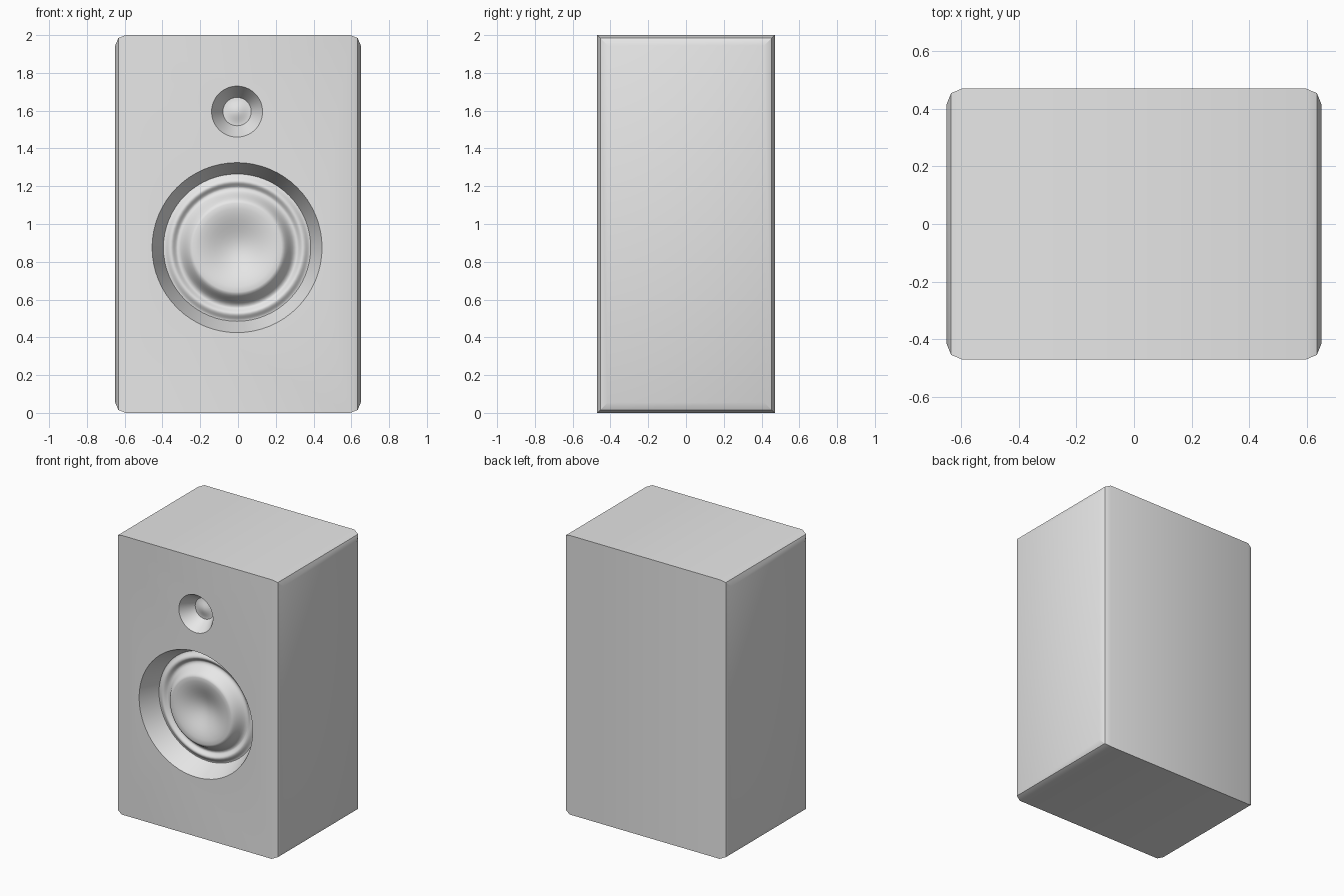
import bpy, bmesh, math
from mathutils import Vector

cube = bpy.data.objects.get("Cube")
if cube:
    bpy.data.objects.remove(cube, do_unlink=True)

WIDTH, DEPTH, HEIGHT = 1.30, 0.94, 2.0
FRONT = -DEPTH / 2

grey = bpy.data.materials.new("light grey")
grey.use_nodes = True
colour = (0.8, 0.8, 0.8, 1)
grey.diffuse_color = colour
grey.node_tree.nodes["Principled BSDF"].inputs["Base Color"].default_value = colour


def add_object(name, bm):
    bmesh.ops.recalc_face_normals(bm, faces=bm.faces)
    mesh = bpy.data.meshes.new(name)
    bm.to_mesh(mesh)
    bm.free()
    mesh.materials.append(grey)
    obj = bpy.data.objects.new(name, mesh)
    bpy.context.collection.objects.link(obj)
    return obj


def rolling_profile(keys, steps=8):
    """Ease between crests and troughs given as (radius, depth)."""
    points = [keys[0]]
    for (r0, d0), (r1, d1) in zip(keys, keys[1:]):
        for i in range(1, steps + 1):
            t = i / steps
            ease = (1 - math.cos(math.pi * t)) / 2
            points.append((r0 + (r1 - r0) * t, d0 + (d1 - d0) * ease))
    return points


def driver_cutter(name, x, z, keys, rim):
    """Solid of revolution whose inner end is the driver surface."""
    points = rolling_profile(keys)
    # Carry the straight wall past the front face, then close the solid
    r, d = keys[-1]
    points += [(rim + (rim - r) / 2, -d / 2), (0, -d / 2)]
    centre = Vector((x, FRONT, z))
    bm = bmesh.new()
    verts = [bm.verts.new(centre + Vector((pr, pd, 0))) for pr, pd in points]
    edges = [bm.edges.new(pair) for pair in zip(verts, verts[1:])]
    bmesh.ops.spin(bm, geom=verts + edges, cent=centre, axis=(0, 1, 0),
                   angle=math.tau, steps=64)
    bmesh.ops.remove_doubles(bm, verts=bm.verts, dist=0.0001)
    cutter = add_object(name, bm)
    cutter.hide_render = True
    return cutter


# Cabinet: box with rounded borders around both side panels
bm = bmesh.new()
bmesh.ops.create_cube(bm, size=1)
bmesh.ops.scale(bm, vec=(WIDTH, DEPTH, HEIGHT), verts=bm.verts)
bmesh.ops.translate(bm, vec=(0, 0, HEIGHT / 2), verts=bm.verts)
side_edges = [e for e in bm.edges if e.verts[0].co.x * e.verts[1].co.x > 0]
bmesh.ops.bevel(bm, geom=side_edges, offset=0.055, segments=2, profile=0.5,
                affect='EDGES')
cabinet = add_object("speaker_cabinet", bm)

# Recessed drivers
cutters = [
    driver_cutter("woofer_cutter", -0.005, 0.875,
                  [(0, 0.12), (0.235, 0.06), (0.315, 0.14),
                   (0.35, 0.12), (0.39, 0.14)], 0.45),
    driver_cutter("tweeter_cutter", -0.005, 1.595,
                  [(0, 0.085), (0.075, 0.1)], 0.135),
]
bpy.ops.object.select_all(action='DESELECT')
cabinet.select_set(True)
bpy.context.view_layer.objects.active = cabinet
for cutter in cutters:
    cut = cabinet.modifiers.new(cutter.name, 'BOOLEAN')
    cut.operation = 'DIFFERENCE'
    cut.solver = 'EXACT'
    cut.object = cutter
    bpy.ops.object.modifier_apply(modifier=cut.name)
    bpy.data.objects.remove(cutter, do_unlink=True)

bpy.ops.object.shade_smooth_by_angle(angle=math.radians(30))
